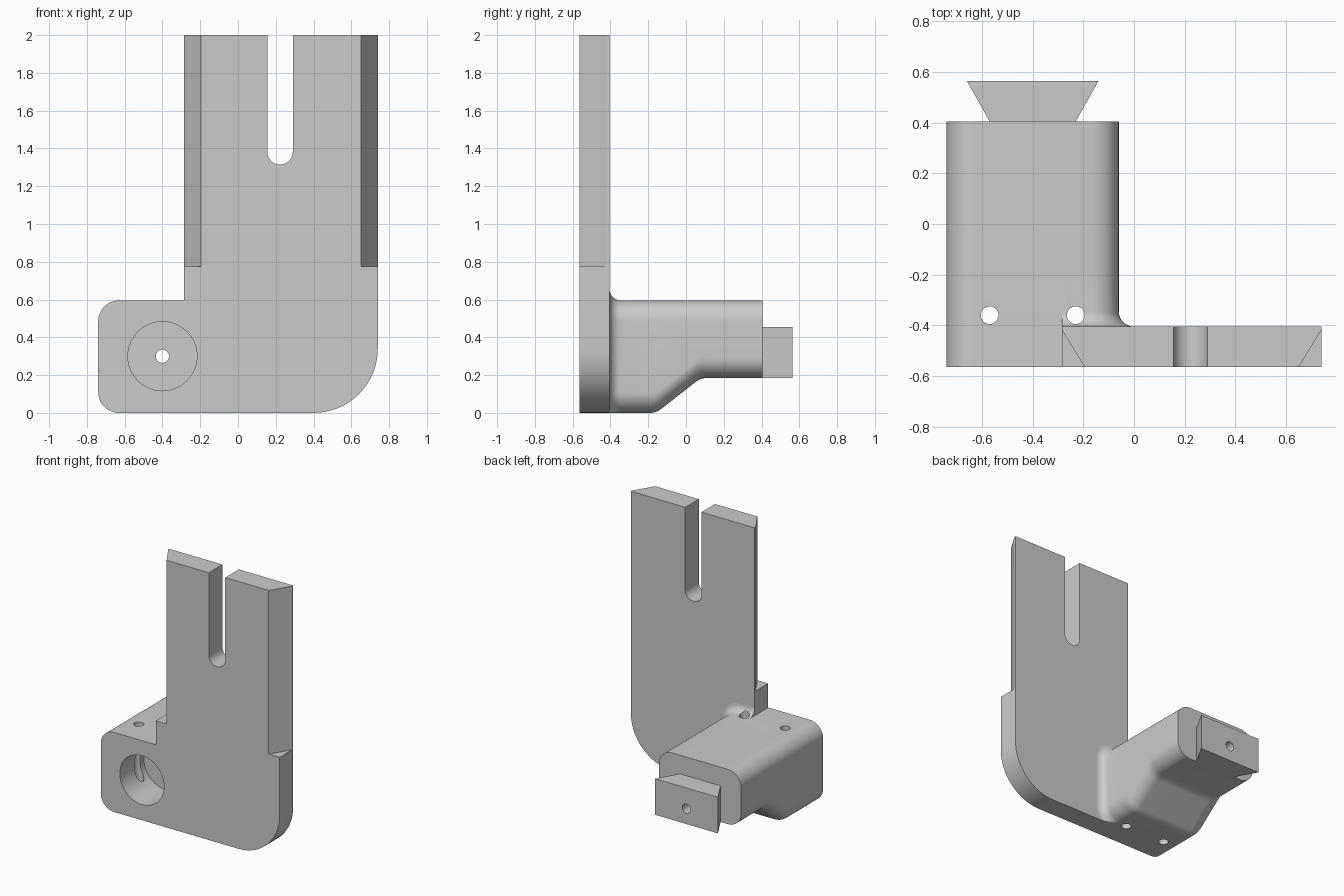
import bpy, bmesh, math
from mathutils import Vector, Matrix

cube = bpy.data.objects.get("Cube")
if cube:
    bpy.data.objects.remove(cube)

grey = bpy.data.materials.new("machined grey")
grey.use_nodes = True
GREY = (0.6, 0.6, 0.6, 1)
grey.diffuse_color = GREY
grey.node_tree.nodes["Principled BSDF"].inputs["Base Color"].default_value = GREY


def rounded(corners, steps=10):
    """Turn (x, y, radius) corners into an outline with arcs at the corners."""
    out = []
    n = len(corners)
    for i, (x, y, r) in enumerate(corners):
        p = Vector((x, y))
        if r == 0:
            out.append(p)
            continue
        u = (Vector(corners[i - 1][:2]) - p).normalized()
        v = (Vector(corners[(i + 1) % n][:2]) - p).normalized()
        half = u.angle(v) / 2
        t = r / math.tan(half)
        c = p + (u + v).normalized() * r / math.sin(half)
        a, b = (p + u * t - c).normalized(), (p + v * t - c).normalized()
        out += [c + a.slerp(b, k / steps) * r for k in range(steps + 1)]
    return out


def finish(name, bm):
    bmesh.ops.recalc_face_normals(bm, faces=bm.faces[:])
    mesh = bpy.data.meshes.new(name)
    bm.to_mesh(mesh)
    bm.free()
    mesh.materials.append(grey)
    ob = bpy.data.objects.new(name, mesh)
    bpy.context.collection.objects.link(ob)
    return ob


def loft(name, rings):
    """Skin a row of matching rings and cap both ends."""
    bm = bmesh.new()
    rows = [[bm.verts.new(p) for p in ring] for ring in rings]
    n = len(rows[0])
    for a, b in zip(rows, rows[1:]):
        for i in range(n):
            j = (i + 1) % n
            bm.faces.new((a[i], a[j], b[j], b[i]))
    bm.faces.new(rows[0])
    bm.faces.new(rows[-1])
    bmesh.ops.remove_doubles(bm, verts=bm.verts[:], dist=1e-5)
    return finish(name, bm)


def along_y(name, pts, y0, y1):
    return loft(name, [[(x, y, z) for x, z in pts] for y in (y0, y1)])


def along_z(name, pts, z0, z1):
    return loft(name, [[(x, y, z) for x, y in pts] for z in (z0, z1)])


def rod(name, radius, start, end):
    start, end = Vector(start), Vector(end)
    axis = end - start
    turn = axis.to_track_quat('Z', 'Y').to_matrix().to_4x4()
    bm = bmesh.new()
    bmesh.ops.create_cone(bm, cap_ends=True, segments=48, radius1=radius, radius2=radius,
                          depth=axis.length, matrix=Matrix.Translation((start + end) / 2) @ turn)
    return finish(name, bm)


def cut(ob, cutters):
    bpy.ops.object.select_all(action='DESELECT')
    bpy.context.view_layer.objects.active = ob
    ob.select_set(True)
    for c in cutters:
        mod = ob.modifiers.new("cut", 'BOOLEAN')
        mod.operation, mod.solver, mod.object = 'DIFFERENCE', 'EXACT', c
        bpy.ops.object.modifier_apply(modifier=mod.name)
    bpy.ops.object.shade_smooth_by_angle(angle=math.radians(30))


# Main dimensions
FRONT, STEP, END, BACK = -0.565, -0.405, 0.405, 0.565
LEFT, SIDE, EDGE, RIGHT = -0.74, -0.06, -0.285, 0.74
TOP, ROUND, FILLET = 0.595, 0.11, 0.06
BORE_X, BORE_Z, PIN_Y = -0.4, 0.3, -0.36

# Upright plate with rounded foot
plate = along_y("upright_plate", rounded([
    (LEFT, 0, ROUND), (LEFT, TOP, ROUND), (EDGE, TOP, 0), (EDGE, 2, 0),
    (RIGHT, 2, 0), (RIGHT, 0, 0.34)], 16), FRONT, STEP)


# Body behind the plate: fillet at the root, then a stepped-up underside
def section(y, low, grow):
    pts = rounded([
        (LEFT, low, ROUND), (LEFT, TOP, ROUND), (EDGE, TOP, 0), (EDGE, TOP + grow, 0),
        (SIDE + grow, TOP + grow, ROUND + grow), (SIDE + grow, low - grow, ROUND + grow),
        (EDGE, low - grow, 0), (EDGE, low, 0)], 16)
    return [(x, y, max(z, low)) for x, z in pts]


rings = []
for k in range(11):
    a = math.pi / 2 * k / 10
    rings.append(section(STEP + FILLET * (1 - math.cos(a)), 0, FILLET * (1 - math.sin(a))))
underside = rounded([(STEP, 0, 0), (-0.158, 0, 0.1), (0.078, 0.185, 0.1), (END, 0.185, 0)], 6)
rings += [section(y, z, 0) for y, z in underside[1:]]
body = loft("body_block", rings)

# Dovetail tongue on the back
tongue = along_z("dovetail_tongue", [(BORE_X - 0.17, END), (BORE_X + 0.17, END),
                                     (BORE_X + 0.26, BACK), (BORE_X - 0.26, BACK)], 0.185, 0.455)

# Cutters: chamfered plate sides, slot, bore, through hole and pin holes
chamfers = []
for x, s in ((EDGE, 1), (RIGHT, -1)):
    chamfers.append(along_z("chamfer_cutter", [
        (x, -0.418), (x + s * 0.09, FRONT), (x + s * 0.09, FRONT - 0.1),
        (x - s * 0.1, FRONT - 0.1), (x - s * 0.1, -0.418)], 0.775, 2.1))
slot = along_y("slot_cutter", rounded([
    (0.155, 1.315, 0.067), (0.155, 2.1, 0), (0.29, 2.1, 0), (0.29, 1.315, 0.067)], 12), -0.7, -0.3)
bore = rod("bore_cutter", 0.183, (BORE_X, -0.7, BORE_Z), (BORE_X, -0.28, BORE_Z))
hole = rod("hole_cutter", 0.035, (BORE_X, -0.7, BORE_Z), (BORE_X, 0.7, BORE_Z))
pins = [rod("pin_cutter", 0.035, (BORE_X + d, PIN_Y, -0.1), (BORE_X + d, PIN_Y, 0.75))
        for d in (-0.17, 0.17)]

cut(plate, chamfers + [slot, bore])
cut(body, [bore, hole] + pins)
cut(tongue, [hole])
for c in chamfers + [slot, bore, hole] + pins:
    bpy.data.objects.remove(c)
